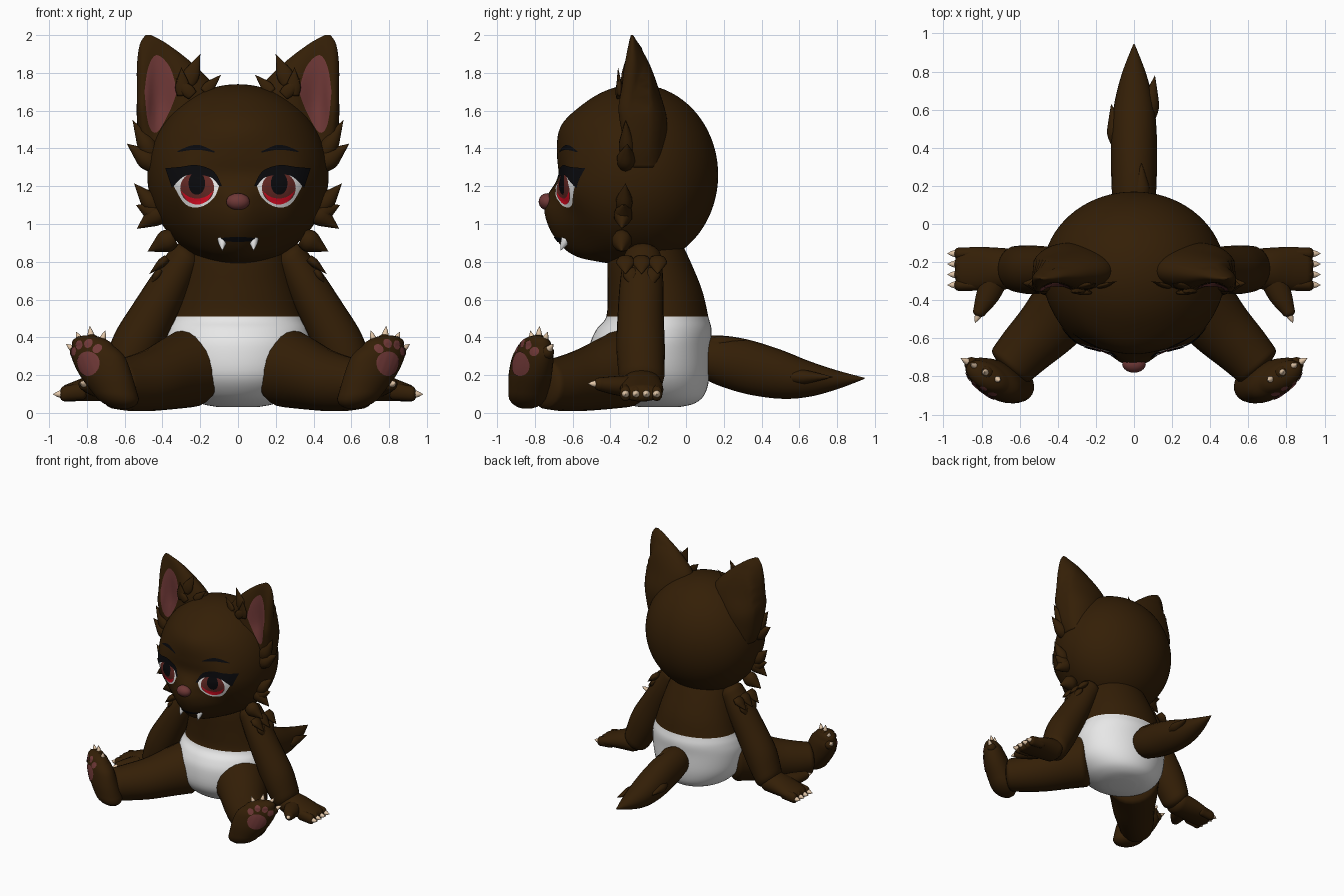
import bpy, bmesh, math
from mathutils import Vector
from mathutils.bvhtree import BVHTree

if "Cube" in bpy.data.objects:
    bpy.data.objects.remove(bpy.data.objects["Cube"])

def material(name, r, g, b):
    m = bpy.data.materials.new(name)
    m.diffuse_color = (r, g, b, 1)
    m.use_nodes = True
    m.node_tree.nodes["Principled BSDF"].inputs["Base Color"].default_value = m.diffuse_color
    return m

BROWN = material("dark brown fur", .034, .0135, .002)
WHITE = material("white", .88, .88, .88)
PINK = material("dusky pink", .16, .04, .038)
BLACK = material("black", .003, .003, .004)
RED = material("bright red", .75, .004, .018)
IRIS = material("deep red", .13, .022, .018)
CLAW = material("cream claw", .78, .58, .40)
X, Z = (1, 0, 0), (0, 0, 1)

def make(name, verts, faces, mat, mirror=False, sheet=False):
    """Mesh object from points, optionally doubled across x = 0."""
    verts, faces = [Vector(v) for v in verts], [tuple(f) for f in faces]
    if mirror:
        n = len(verts)
        verts += [Vector((-v.x, v.y, v.z)) for v in verts]
        faces += [tuple(i + n for i in reversed(f)) for f in faces]
    me = bpy.data.meshes.new(name)
    bm = bmesh.new()
    vs = [bm.verts.new(v) for v in verts]
    for f in faces:
        bm.faces.new([vs[i] for i in f])
    if sheet:
        bmesh.ops.remove_doubles(bm, verts=bm.verts, dist=1e-5)
    else:
        bmesh.ops.recalc_face_normals(bm, faces=bm.faces)
    for f in bm.faces:
        f.smooth = True
    bm.to_mesh(me)
    bm.free()
    me.materials.append(mat)
    ob = bpy.data.objects.new(name, me)
    bpy.context.collection.objects.link(ob)
    return ob

def spline(pts, n):
    """Catmull-Rom through tuples of any length."""
    out = []
    for i in range(len(pts) - 1):
        p = [pts[max(0, i - 1)], pts[i], pts[i + 1], pts[min(len(pts) - 1, i + 2)]]
        for k in range(n):
            t = k / n
            out.append(tuple(.5 * (2 * b + (c - a) * t + (2 * a - 5 * b + 4 * c - d) * t * t
                       + (3 * b - a - 3 * c + d) * t ** 3) for a, b, c, d in zip(*p)))
    return out + [tuple(pts[-1])]

def loft(name, U, V, stations, mat=BROWN, mirror=True, cap=0, seg=24, steps=5):
    """Elliptic sections (x, y, z, a, b) in the U, V axes; cap rounds the ends."""
    U, V = Vector(U).normalized(), Vector(V).normalized()
    st = [(Vector(s[:3]), max(s[3], .0005), max(s[4], .0005)) for s in spline(stations, steps)]
    def rounded(end, inner):
        c, a, b = end
        d = (c - inner[0]).normalized() * min(a, b) * cap
        return [(c + d * math.sin(q), a * math.cos(q), b * math.cos(q)) for q in (.35, .7, 1.05, 1.35)]
    if cap:
        st = rounded(st[0], st[1])[::-1] + st + rounded(st[-1], st[-2])
    verts, faces = [], []
    for c, a, b in st:
        for k in range(seg):
            q = 2 * math.pi * k / seg
            verts.append(c + U * a * math.cos(q) + V * b * math.sin(q))
    for i in range(len(st) - 1):
        for k in range(seg):
            j = (k + 1) % seg
            faces.append((i * seg + k, i * seg + j, (i + 1) * seg + j, (i + 1) * seg + k))
    faces += [tuple(range(seg)), tuple(range(len(verts) - seg, len(verts)))]
    return make(name, verts, faces, mat, mirror)

def spike(name, base, tip, r, mat=CLAW, flat=1, n=(0, 1, .01), mirror=True, leaf=False):
    """Cone claw, or a flattened leaf-shaped lock of fur."""
    b, t = Vector(base), Vector(tip)
    U = (t - b).cross(Vector(n)).normalized()
    V = U.cross(t - b)
    prof = [(0, .8), (.3, 1), (.65, .55), (1, 0)] if leaf else [(0, 1), (.5, .65), (1, 0)]
    loft(name, U, V, [(*b.lerp(t, f), r * w, r * w * flat) for f, w in prof], mat, mirror, seg=10, steps=3)

def ball(name, c, r, mat=BROWN, mirror=True):
    st = [(c[0], c[1], c[2] - r[2] * math.cos(q), r[0] * math.sin(q), r[1] * math.sin(q))
          for q in [math.pi * k / 12 for k in range(13)]]
    return loft(name, X, (0, 1, 0), st, mat, mirror, seg=20, steps=1)

def decal(name, target, top, bottom, mat, off, origin=(0, 0, 0), u=X, mirror=True):
    """Thin sheet between two curves, wrapped on the target's surface."""
    me = target.data
    tree = BVHTree.FromPolygons([v.co for v in me.vertices], [p.vertices[:] for p in me.polygons])
    u, v, o = Vector(u).normalized(), Vector(Z), Vector(origin)
    n = u.cross(v)
    top, bottom = spline(top, 4), spline(bottom, 4)
    verts, faces, rows = [], [], 8
    for (ax, az), (bx, bz) in zip(bottom, top):
        for j in range(rows + 1):
            f = j / rows
            p = o + u * (ax + (bx - ax) * f) + v * (az + (bz - az) * f)
            hit = tree.ray_cast(p + n * 2, -n)[0] or tree.find_nearest(p)[0]
            verts.append(hit + n * off)
    w = rows + 1
    for i in range(len(top) - 1):
        for j in range(rows):
            faces.append((i * w + j, (i + 1) * w + j, (i + 1) * w + j + 1, i * w + j + 1))
    return make(name, verts, faces, mat, mirror, True)

def oval(cx, cz, rx, rz):
    qs = [math.pi * k / 8 for k in range(9)]
    return ([(cx - rx * math.cos(q), cz + rz * math.sin(q)) for q in qs],
            [(cx - rx * math.cos(q), cz - rz * math.sin(q)) for q in qs])

# head: ellipsoid with brow and muzzle pushed forward by a height profile
push = spline([(.76, .03), (.82, .13), (.92, .125), (1.07, .095), (1.15, .055), (1.25, -.012),
               (1.36, .002), (1.52, .04), (1.64, .015), (1.76, 0)], 8)
bm = bmesh.new()
bmesh.ops.create_uvsphere(bm, u_segments=72, v_segments=64, radius=1)
pts = []
for v in bm.verts:
    x, y, z = v.co.x * .48, -.26 + v.co.y * .43, 1.26 + v.co.z * .48
    t = min(1, max(0, (-.26 - y) / .43 * 2.5))
    amp = 0
    for (z0, a0), (z1, a1) in zip(push, push[1:]):
        if z0 <= z <= z1:
            amp = a0 + (a1 - a0) * (z - z0) / (z1 - z0)
    spread = .08 if z > 1.22 else .035 - .02 * max(0, min(1, (z - 1.0) / .12))
    cheek = .028 * math.exp(-((abs(x) - .31) / .1) ** 2 - ((z - 1.2) / .17) ** 2)
    pts.append((x, y - t * (amp * math.exp(-x * x / spread) + cheek), z))
bm.verts.index_update()
head = make("head", pts, [[v.index for v in f.verts] for f in bm.faces], BROWN)
bm.free()
ball("nose", (0, -.735, 1.118), (.062, .045, .045), PINK, False)

# eyes, brows and mouth
decal("eye_white", head, [(.10, 1.2), (.14, 1.255), (.21, 1.28), (.28, 1.27), (.345, 1.21)],
      [(.10, 1.2), (.13, 1.135), (.2, 1.09), (.28, 1.105), (.345, 1.21)], WHITE, .003)
decal("iris", head, *oval(.216, 1.19, .09, .085), IRIS, .005)
decal("iris_glow", head, [(.13, 1.175), (.17, 1.145), (.216, 1.135), (.262, 1.145), (.302, 1.175)],
      [(.13, 1.175), (.165, 1.122), (.216, 1.103), (.267, 1.122), (.302, 1.175)], RED, .0065)
decal("pupil", head, *oval(.218, 1.215, .044, .06), BLACK, .008)
decal("eyelash", head, [(.085, 1.2), (.13, 1.28), (.22, 1.312), (.30, 1.303), (.385, 1.295)],
      [(.10, 1.2), (.14, 1.245), (.22, 1.262), (.29, 1.25), (.35, 1.19)], BLACK, .0095)
decal("eyebrow", head, [(.125, 1.385), (.2, 1.417), (.26, 1.412), (.32, 1.385)],
      [(.125, 1.378), (.2, 1.392), (.26, 1.39), (.32, 1.38)], BLACK, .004)
decal("mouth", head, [(-.1, .925), (0, .932), (.1, .925)], [(-.1, .91), (0, .905), (.1, .91)],
      BLACK, .004, mirror=False)
spike("fang", (.083, -.635, .92), (.083, -.665, .858), .026, WHITE)

# ears: (z, inner x, outer x, front y, back y), then hollowed at the front
ear = loft("ear", X, (0, 1, 0), [((a + b) / 2, (c + d) / 2, z, (b - a) / 2, (d - c) / 2) for z, a, b, c, d in (
    (1.30, .30, .485, -.34, -.13), (1.40, .20, .515, -.36, -.11), (1.55, .15, .535, -.365, -.10),
    (1.70, .11, .535, -.35, -.14), (1.84, .23, .535, -.33, -.19), (1.95, .37, .52, -.305, -.25),
    (2.0, .46, .49, -.292, -.28))], seg=40)
for v in ear.data.vertices:
    x, y, z = v.co
    fade = max(0, 1 - abs(z - 1.62) / .36)
    if y < -.24:
        v.co.y += .05 * fade * math.exp(-((abs(x) - .40) / .07) ** 2)
    if y < -.2:
        v.co.y -= .07 * fade * max(0, min(1, (abs(x) - .44) / .07))
decal("inner_ear", ear, [(.322, 1.7), (.36, 1.83), (.43, 1.895), (.475, 1.83), (.495, 1.7)],
      [(.322, 1.7), (.365, 1.59), (.43, 1.485), (.475, 1.53), (.495, 1.7)], PINK, .004)

# fur locks on ears, cheeks and shoulders
for b, t, r in (((.27, -.33, 1.74), (.20, -.31, 1.90), .045), ((.29, -.35, 1.68), (.30, -.36, 1.83), .04),
                ((.24, -.36, 1.68), (.33, -.36, 1.77), .035), ((.18, -.33, 1.70), (.09, -.30, 1.79), .03)):
    spike("ear_tuft", b, t, r, BROWN, .4, leaf=True)
for b, t, r in (((.45, -.31, 1.36), (.558, -.32, 1.55), .05), ((.44, -.32, 1.31), (.588, -.31, 1.425), .055),
                ((.43, -.33, 1.08), (.55, -.32, 1.215), .05), ((.42, -.33, 1.05), (.54, -.33, 1.10), .05),
                ((.40, -.33, 1.07), (.535, -.34, .975), .055), ((.34, -.34, .93), (.478, -.34, .855), .06)):
    spike("cheek_tuft", b, t, r, BROWN, .9, leaf=True)
for y in (-.32, -.235, -.15):
    spike("shoulder_tuft", (.375, y, .82), (.47, y, .735), .05, BROWN, .5, (1, 0, .8), leaf=True)
    spike("shoulder_tuft_low", (.41, -.235 + (y + .235) * .7, .76), (.468, -.235 + (y + .235) * .5, .66),
          .045, BROWN, .5, (1, 0, .6), leaf=True)

# torso with white briefs below the waistline
torso = loft("torso", X, (0, 1, 0), [
    (0, -.14, .03, .10, .10), (0, -.145, .05, .20, .19), (0, -.165, .10, .29, .265), (0, -.19, .2, .365, .315),
    (0, -.19, .35, .39, .32), (0, -.17, .44, .375, .305), (0, -.152, .51, .348, .27), (0, -.165, .65, .31, .25),
    (0, -.20, .82, .26, .215), (0, -.22, .95, .2, .17)], mirror=False, seg=48)
torso.data.materials.append(WHITE)
for p in torso.data.polygons:
    p.material_index = int(p.center.z < .51)

# legs and feet
loft("leg", (.75, .66, 0), Z, [(.245, -.31, .245, .21, .215), (.34, -.41, .215, .19, .195),
     (.46, -.55, .175, .165, .165), (.57, -.66, .155, .145, .145), (.645, -.74, .15, .13, .13)], cap=.3)
su, sn = Vector((.86, .5, 0)), Vector((.5, -.86, 0))
foot = loft("foot", su, sn, [(.648, -.835, .10, .122, .10), (.70, -.825, .2, .15, .10),
            (.742, -.81, .3, .155, .088), (.768, -.80, .355, .12, .07)], cap=.9)
pad = (.76, -.81, .26)
decal("sole_pad", foot, *oval(-.005, 0, .075, .065), PINK, .005, pad, su)
for a, b in ((.10, .065), (.058, .1), (0, .108), (-.055, .08)):
    decal("toe_pad", foot, *oval(a, b, .024, .024), PINK, .005, pad, su)
for a, b in ((.12, .07), (.08, .115), (.02, .135), (-.045, .115)):
    c = Vector((.76, -.79, .26)) + su * a + Vector((0, 0, b))
    d = (su * a * .9 + Vector((0, 0, b))).normalized()
    ball("toe", c - d * .015, (.038, .038, .038))
    spike("toe_claw", c + d * .012, c + d * .065, .019)

# arms, hands and fingers
loft("arm", (0, 1, 0), (.8, 0, .6), [(.28, -.23, .82, .10, .09), (.355, -.235, .69, .115, .105),
     (.45, -.24, .52, .122, .12), (.55, -.24, .34, .128, .13), (.62, -.235, .19, .12, .11)], cap=.7)
loft("hand", (0, 1, 0), Z, [(.64, -.235, .15, .105, .085), (.74, -.235, .14, .112, .078),
     (.84, -.235, .12, .115, .058), (.91, -.235, .105, .105, .045)], cap=.7)
for y in (-.32, -.265, -.21, -.155):
    loft("finger", (0, 1, 0), Z, [(.82, y, .115, .03, .045), (.92, y, .102, .031, .04)], cap=.8, seg=12)
    spike("finger_claw", (.935, y, .10), (.98, y, .098), .021)
loft("thumb", (1, .4, 0), Z, [(.73, -.29, .14, .07, .06), (.77, -.38, .145, .06, .05),
     (.81, -.46, .152, .035, .035)], cap=.8, seg=14)
spike("thumb_claw", (.815, -.475, .153), (.835, -.52, .155), .02)

# tail
loft("tail", X, Z, [(0, .04, .30, .09, .09), (0, .16, .28, .115, .13), (0, .32, .245, .12, .145),
     (0, .5, .205, .118, .13), (0, .65, .18, .10, .095), (0, .8, .175, .06, .05), (0, .945, .183, .003, .003)],
     mirror=False)
for b, t in (((-.08, .42, .22), (-.12, .63, .21)), ((.07, .55, .19), (.11, .78, .19)), ((.03, .12, .36), (.04, .32, .39))):
    spike("tail_tuft", b, t, .05, BROWN, .8, Z, False, True)
